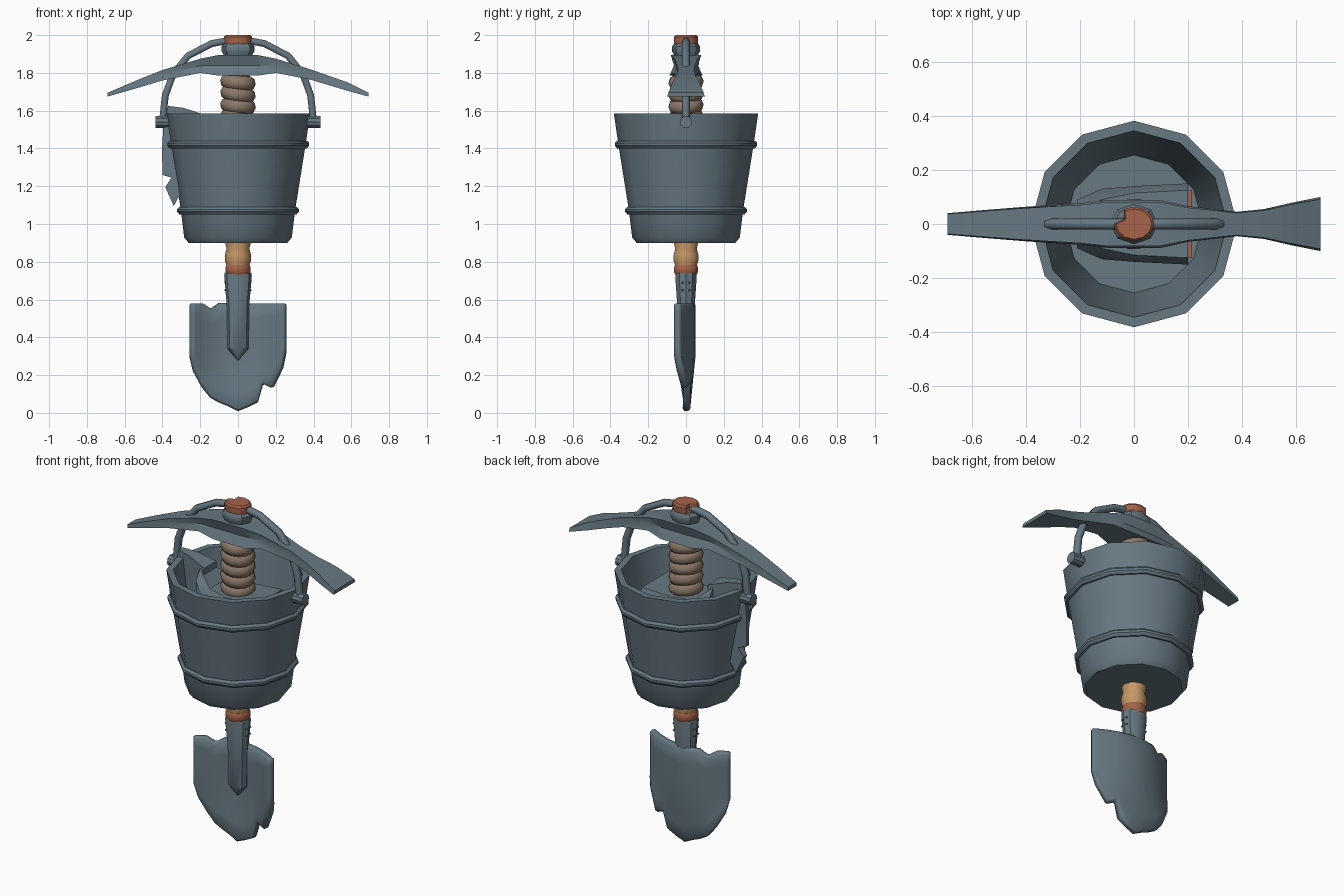
import bpy, bmesh
from math import pi, sin, cos, radians
from mathutils import Matrix, Vector

cube = bpy.data.objects.get("Cube")
if cube:
    bpy.data.objects.remove(cube, do_unlink=True)


def material(name, rgb):
    m = bpy.data.materials.new(name)
    m.use_nodes = True
    m.diffuse_color = (*rgb, 1)
    m.node_tree.nodes["Principled BSDF"].inputs["Base Color"].default_value = (*rgb, 1)
    return m


STEEL = material("blue grey steel", (0.135, 0.19, 0.225))
RUST = material("red brown wood", (0.38, 0.125, 0.065))
WOOD = material("tan wood", (0.56, 0.31, 0.13))
WRAP = material("grey brown leather", (0.26, 0.19, 0.14))


def finish(name, bm, mat, smooth=35):
    bmesh.ops.recalc_face_normals(bm, faces=bm.faces)
    mesh = bpy.data.meshes.new(name)
    bm.to_mesh(mesh)
    bm.free()
    ob = bpy.data.objects.new(name, mesh)
    bpy.context.collection.objects.link(ob)
    mesh.materials.append(mat)
    bpy.ops.object.select_all(action='DESELECT')
    ob.select_set(True)
    bpy.context.view_layer.objects.active = ob
    bpy.ops.object.shade_smooth_by_angle(angle=radians(smooth))
    return ob


def loft(bm, rings, closed=False):
    """Skin a list of point rings; cap both ends unless closed."""
    loops = [[bm.verts.new(p) for p in ring] for ring in rings]
    n = len(loops[0])
    pairs = list(zip(loops, loops[1:]))
    if closed:
        pairs.append((loops[-1], loops[0]))
    else:
        bm.faces.new(loops[0][::-1])
        bm.faces.new(loops[-1])
    for a, b in pairs:
        for i in range(n):
            j = (i + 1) % n
            bm.faces.new((a[i], a[j], b[j], b[i]))


def lathe(name, profile, mat, sides=12, closed=False, flat=1.0, smooth=35):
    """Turn (radius, height) points round z; flat squeezes y."""
    bm = bmesh.new()
    angles = [2 * pi * i / sides for i in range(sides)]
    loft(bm, [[(r * cos(a), r * sin(a) * flat, z) for a in angles]
              for r, z in profile], closed)
    return finish(name, bm, mat, smooth)


# Bucket with its hoops
lathe("bucket", [(.262, .9), (.285, .93), (.302, 1.07), (.358, 1.42), (.382, 1.585),
                 (.345, 1.585), (.255, .96)], STEEL)
for name, r, z in (("upper_hoop", .357, 1.42), ("lower_hoop", .302, 1.07)):
    lathe(name, [(r - .02, z - .02), (r + .008, z - .02), (r + .02, z - .005),
                 (r + .02, z + .008), (r + .008, z + .02), (r - .02, z + .02)],
          STEEL, closed=True)

# Bucket handle and its pivots
half = [(.4, 1.54), (.385, 1.68), (.345, 1.79), (.265, 1.89), (.14, 1.955), (.06, 1.97)]
path = [(-x, z) for x, z in half] + half[::-1]
curve = bpy.data.curves.new("bucket_handle", 'CURVE')
curve.dimensions = '3D'
curve.bevel_depth = .021
curve.bevel_resolution = 1
spline = curve.splines.new('POLY')
spline.points.add(len(path) - 1)
for p, (x, z) in zip(spline.points, path):
    p.co = (x, 0, z, 1)
curve.materials.append(STEEL)
bpy.context.collection.objects.link(bpy.data.objects.new("bucket_handle", curve))
for side, s in (("left", 1), ("right", -1)):
    bm = bmesh.new()
    bmesh.ops.create_cone(bm, cap_ends=True, segments=10, radius1=.033, radius2=.033, depth=.09,
                          matrix=Matrix.Translation((s * .392, 0, 1.54)) @ Matrix.Rotation(pi / 2, 4, 'Y'))
    finish(side + "_handle_pivot", bm, STEEL)

# Shafts and ferrules
lathe("lower_shaft", [(.055, .72), (.06, .78), (.07, .81), (.068, .84), (.06, .87),
                      (.068, .9), (.06, 1.0), (.06, 1.5)], WOOD, 10)
lathe("lower_ferrule", [(.058, .73), (.067, .745), (.067, .77), (.06, .785)], RUST, 10)
lathe("upper_shaft", [(.06, 1.4), (.06, 1.94)], WOOD, 10)
lathe("pick_collar", [(.07, 1.86), (.078, 1.9), (.088, 1.915), (.088, 1.94), (.075, 1.955)],
      STEEL, 8, flat=.85)

# Shaft top, with a split cut into its rim
bm = bmesh.new()
angles = [2 * pi * i / 12 for i in range(12)]
loft(bm, [[(r * (.55 if i == 5 and z > 1.96 else 1) * cos(a),
            r * (.55 if i == 5 and z > 1.96 else 1) * sin(a) * .85, z)
           for i, a in enumerate(angles)]
          for r, z in ((.07, 1.93), (.075, 1.965), (.075, 1.99), (.066, 2.0))])
finish("shaft_top", bm, RUST)

# Leather wrap as stacked slanted coils
for k in range(6):
    rings = []
    lean = Matrix.Rotation(radians(7 if k % 2 else 10), 3, 'Y') @ Matrix.Rotation(radians(4), 3, 'X')
    for i in range(14):
        a = 2 * pi * i / 14
        rings.append([lean @ Vector(((.058 + .037 * cos(b)) * cos(a),
                                     (.058 + .037 * cos(b)) * sin(a), .04 * sin(b)))
                      + Vector((0, 0, 1.44 + .062 * k)) for b in [2 * pi * j / 8 for j in range(8)]])
    bm = bmesh.new()
    loft(bm, rings, closed=True)
    finish(f"wrap_coil_{k + 1}", bm, WRAP, 60)

# Pick head: sections of x, bottom, top, half width
bm = bmesh.new()
sections = [(-.69, 1.675, 1.695, .04), (-.55, 1.715, 1.755, .052), (-.4, 1.76, 1.815, .064),
            (-.2, 1.8, 1.875, .077), (-.1, 1.785, 1.895, .088), (.1, 1.785, 1.895, .088),
            (.2, 1.8, 1.875, .066), (.38, 1.765, 1.82, .045), (.48, 1.735, 1.785, .055),
            (.58, 1.705, 1.75, .078), (.69, 1.675, 1.695, .1)]
rings = []
for x, lo, hi, w in sections:
    mid, waist = (lo + hi) / 2, w * (.72 if abs(x) < .3 else .96)
    rings.append([(x, -w, lo), (x, w, lo), (x, waist, mid), (x, w * .92, hi),
                  (x, -w * .92, hi), (x, -waist, mid)])
loft(bm, rings)
finish("pick_head", bm, STEEL, 30)

# Axe head inside the bucket: sections of x, bottom, top, half width below and above
bm = bmesh.new()
loft(bm, [[(x, -wl, lo), (x, wl, lo), (x, wl, hi - .06), (x, wu, hi), (x, -wu, hi), (x, -wl, hi - .06)]
          for x, lo, hi, wl, wu in ((.2, 1.24, 1.49, .15, .125), (0, 1.26, 1.48, .14, .115),
                                    (-.12, 1.26, 1.49, .13, .09), (-.21, 1.22, 1.57, .09, .05))])
finish("axe_head", bm, STEEL, 30)
bm = bmesh.new()
bmesh.ops.create_cube(bm, size=1, matrix=Matrix.Translation((.2, 0, 1.36))
                      @ Matrix.Diagonal((.03, .25, .2, 1)))
finish("axe_poll", bm, RUST)

# Axe blade: chipped outline, thinning toward the edge
outline = [(-.18, 1.58), (-.29, 1.615), (-.37, 1.625), (-.395, 1.52), (-.402, 1.4), (-.4, 1.26),
           (-.352, 1.245), (-.385, 1.195), (-.34, 1.095), (-.305, 1.16), (-.18, 1.24)]
bm = bmesh.new()
loft(bm, [[(x, s * (.012 + .2 * (x + .402)), z) for x, z in outline] for s in (-1, 1)])
finish("axe_blade", bm, STEEL, 25)

# Shovel blade: columns of x, top, bottom, dished toward the front
columns = [(-.252, .58, .31), (-.235, .58, .22), (-.19, .58, .135), (-.145, .55, .08),
           (-.1, .582, .055), (-.05, .58, .035), (0, .58, .01), (.05, .58, .03),
           (.105, .58, .057), (.132, .58, .155), (.185, .58, .13), (.235, .58, .235), (.252, .58, .33)]
bm = bmesh.new()
rows = 6
grid = []
for x, top, low in columns:
    col = []
    for k in range(rows + 1):
        z = low + (top - low) * k / rows
        y = (.03 - 1.3 * x * x) * min(1, z / .3)
        col.append(bm.verts.new((x, y, z)))
    grid.append(col)
for a, b in zip(grid, grid[1:]):
    for k in range(rows):
        bm.faces.new((a[k], b[k], b[k + 1], a[k + 1]))
blade = finish("shovel_blade", bm, STEEL, 40)
solid = blade.modifiers.new("thickness", 'SOLIDIFY')
solid.thickness = .04
solid.offset = 0
bevel = blade.modifiers.new("worn rim", 'BEVEL')
bevel.width = .012
bevel.segments = 1
bevel.limit_method = 'ANGLE'
bevel.angle_limit = radians(50)

# Shovel socket and rivets
lathe("shovel_socket", [(.004, .28), (.056, .34), (.058, .55), (.073, .725), (.07, .74), (.055, .735)],
      STEEL, 10, flat=.82)
for s in (-1, 1):
    for y in (-.018, .018):
        for z in (.65, .69):
            bm = bmesh.new()
            bmesh.ops.create_icosphere(bm, subdivisions=1, radius=.006,
                                       matrix=Matrix.Translation((s * .067, y, z)))
            finish("socket_rivet", bm, STEEL)
